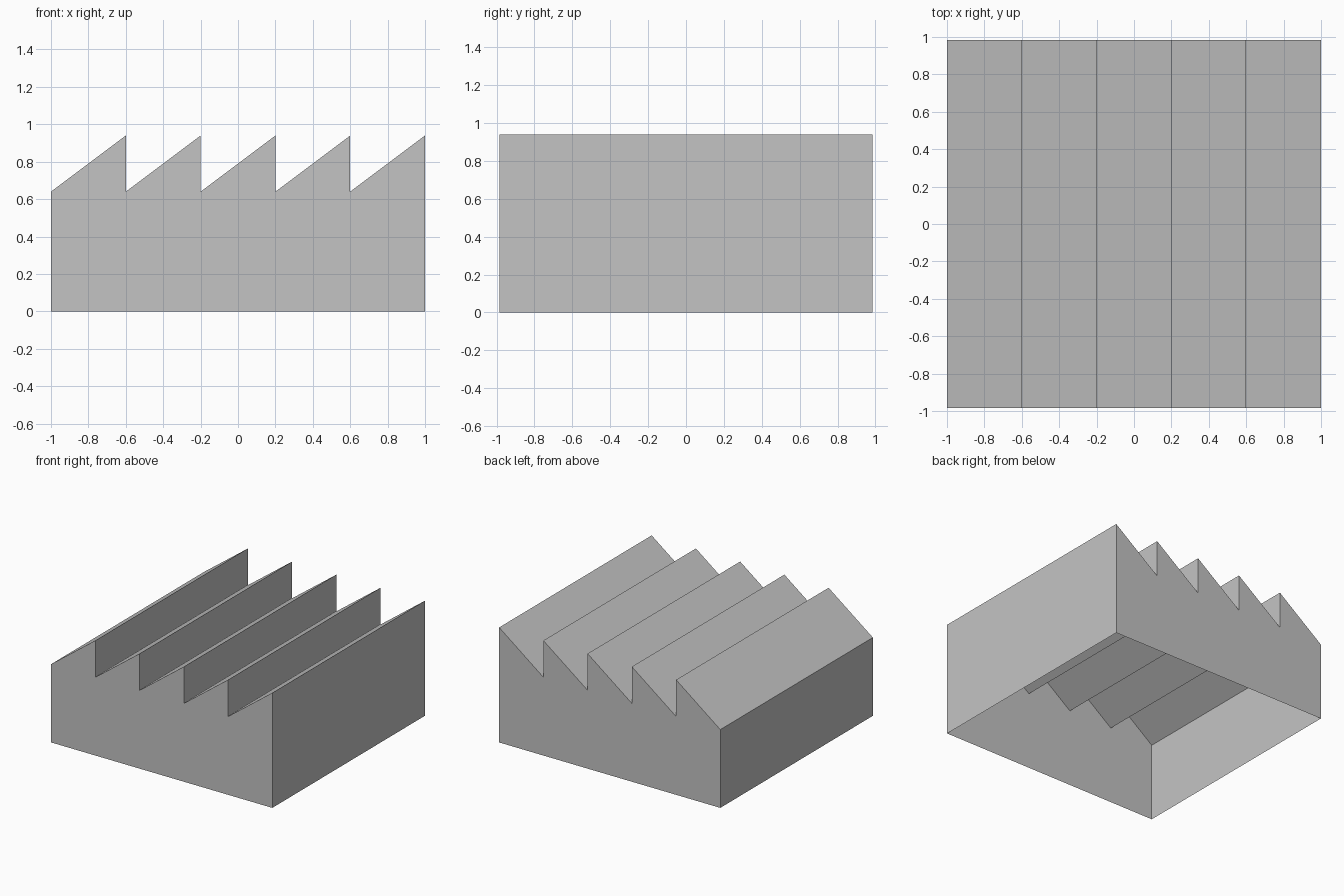
import bpy
import bmesh

cube = bpy.data.objects.get("Cube")
if cube:
    bpy.data.objects.remove(cube, do_unlink=True)

HALF_X, HALF_Y = 1.0, 0.985
EAVE, RIDGE = 0.64, 0.94
TEETH = 5

# Plain grey for the whole shell
grey = bpy.data.materials.new("plain grey")
grey.use_nodes = True
colour = (0.55, 0.55, 0.55, 1)
grey.diffuse_color = colour
grey.node_tree.nodes["Principled BSDF"].inputs["Base Color"].default_value = colour

# Sawtooth outline, from the low left foot over the roof to the right foot
pitch = 2 * HALF_X / TEETH
outline = [(-HALF_X, 0)]
for i in range(TEETH):
    x = -HALF_X + i * pitch
    outline += [(x, EAVE), (x + pitch, RIDGE)]
outline.append((HALF_X, 0))

# End walls and the strips between them; the underside stays open
bm = bmesh.new()
front = [bm.verts.new((x, -HALF_Y, z)) for x, z in outline]
back = [bm.verts.new((x, HALF_Y, z)) for x, z in outline]
bm.faces.new(front[::-1])
bm.faces.new(back)
for i in range(len(outline) - 1):
    bm.faces.new((front[i], front[i + 1], back[i + 1], back[i]))
bm.normal_update()

mesh = bpy.data.meshes.new("sawtooth_hall")
bm.to_mesh(mesh)
bm.free()
mesh.materials.append(grey)
hall = bpy.data.objects.new("sawtooth_hall", mesh)
bpy.context.collection.objects.link(hall)
